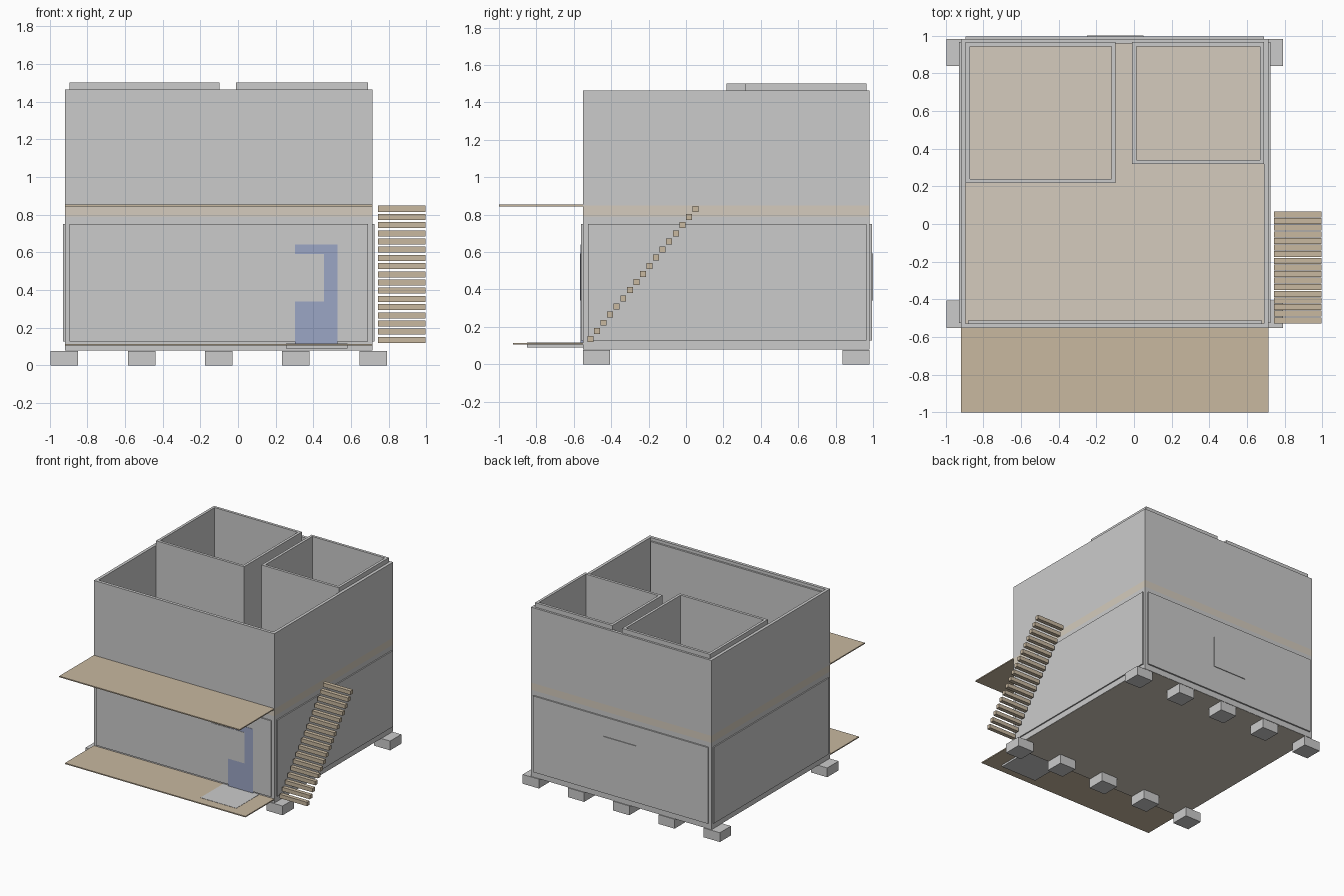
import bpy, bmesh

if "Cube" in bpy.data.objects:
    bpy.data.objects.remove(bpy.data.objects["Cube"])


def material(name, rgb):
    m = bpy.data.materials.new(name)
    m.diffuse_color = (*rgb, 1)
    m.use_nodes = True
    m.node_tree.nodes["Principled BSDF"].inputs["Base Color"].default_value = m.diffuse_color
    return m


wood = material("wood", (0.58, 0.48, 0.35))
tan = material("tan_floor", (0.66, 0.60, 0.51))
blue = material("blue_paint", (0.33, 0.38, 0.56))


def add_mesh(name, bm, mat=None):
    bmesh.ops.recalc_face_normals(bm, faces=bm.faces)
    me = bpy.data.meshes.new(name)
    bm.to_mesh(me)
    bm.free()
    ob = bpy.data.objects.new(name, me)
    bpy.context.collection.objects.link(ob)
    if mat:
        me.materials.append(mat)
    return ob


def box(name, x, y, z, mat=None):
    bm = bmesh.new()
    bmesh.ops.create_cube(bm, size=1)
    for v in bm.verts:
        v.co = [r[0] if c < 0 else r[1] for r, c in zip((x, y, z), v.co)]
    return add_mesh(name, bm, mat)


def wall_ring(name, x, y, z, t=0.025):
    """Rectangular ring of walls, open at top and bottom."""
    bm = bmesh.new()

    def loop(d, h):
        return [bm.verts.new((px, py, h)) for px, py in (
            (x[0] + d, y[0] + d), (x[1] - d, y[0] + d),
            (x[1] - d, y[1] - d), (x[0] + d, y[1] - d))]
    loops = [loop(0, z[0]), loop(0, z[1]), loop(t, z[1]), loop(t, z[0])]
    for k in range(4):
        a, b = loops[k], loops[(k + 1) % 4]
        for i in range(4):
            j = (i + 1) % 4
            bm.faces.new((a[i], a[j], b[j], b[i]))
    return add_mesh(name, bm)


X, Y = (-0.918, 0.715), (-0.552, 0.982)

# Foundation blocks
for i in range(5):
    cx = -0.921 + i * 0.4095
    for side, y in (("front", (-0.552, -0.406)), ("back", (0.838, 0.982))):
        box(f"foundation_block_{side}_{i + 1}", (cx - 0.073, cx + 0.073), y, (0, 0.076))

# Storeys and floors
box("ground_floor", (X[0] + 0.003, X[1] - 0.003), (Y[0] + 0.003, Y[1] - 0.003), (0.079, 0.112), tan)
wall_ring("lower_walls", X, Y, (0.08, 0.79))
box("upper_floor", X, Y, (0.79, 0.848), tan)
wall_ring("upper_walls", X, Y, (0.848, 1.465))
box("inner_front_panel", (-0.88, 0.68), (-0.53, -0.512), (0.87, 1.44))

# Cladding panels around the lower storey
PZ = (0.127, 0.75)
box("front_panel", (-0.893, 0.69), (-0.562, -0.55), PZ)
box("back_panel", (-0.893, 0.69), (0.98, 0.994), PZ)
box("left_panel", (-0.928, -0.915), (-0.525, 0.965), PZ)
box("right_panel", (0.712, 0.725), (-0.525, 0.965), PZ)

# Upper rooms
wall_ring("left_room", (-0.893, -0.097), (0.217, 0.965), (0.848, 1.502), 0.022)
wall_ring("right_room", (-0.01, 0.69), (0.318, 0.965), (0.848, 1.502), 0.022)

# Door, step and windows
box("door", (0.303, 0.529), (-0.564, -0.55), (0.112, 0.64), blue)
box("front_window", (0.155, 0.456), (-0.566, -0.55), (0.34, 0.592))
box("back_window", (-0.25, 0.05), (0.98, 1.0), (0.34, 0.592))
box("door_step", (0.255, 0.58), (-0.85, -0.552), (0.09, 0.116))

# Porch deck and porch roof
box("porch_deck", X, (-0.925, -0.552), (0.105, 0.114), wood)
box("porch_roof", X, (-1.0, -0.552), (0.844, 0.853), wood)

# Outside stairs
for i in range(17):
    y, z = -0.511 + i * 0.0351, 0.135 + i * 0.0435
    box(f"stair_{i + 1}", (0.744, 0.994), (y - 0.016, y + 0.016), (z - 0.016, z + 0.016), wood)
